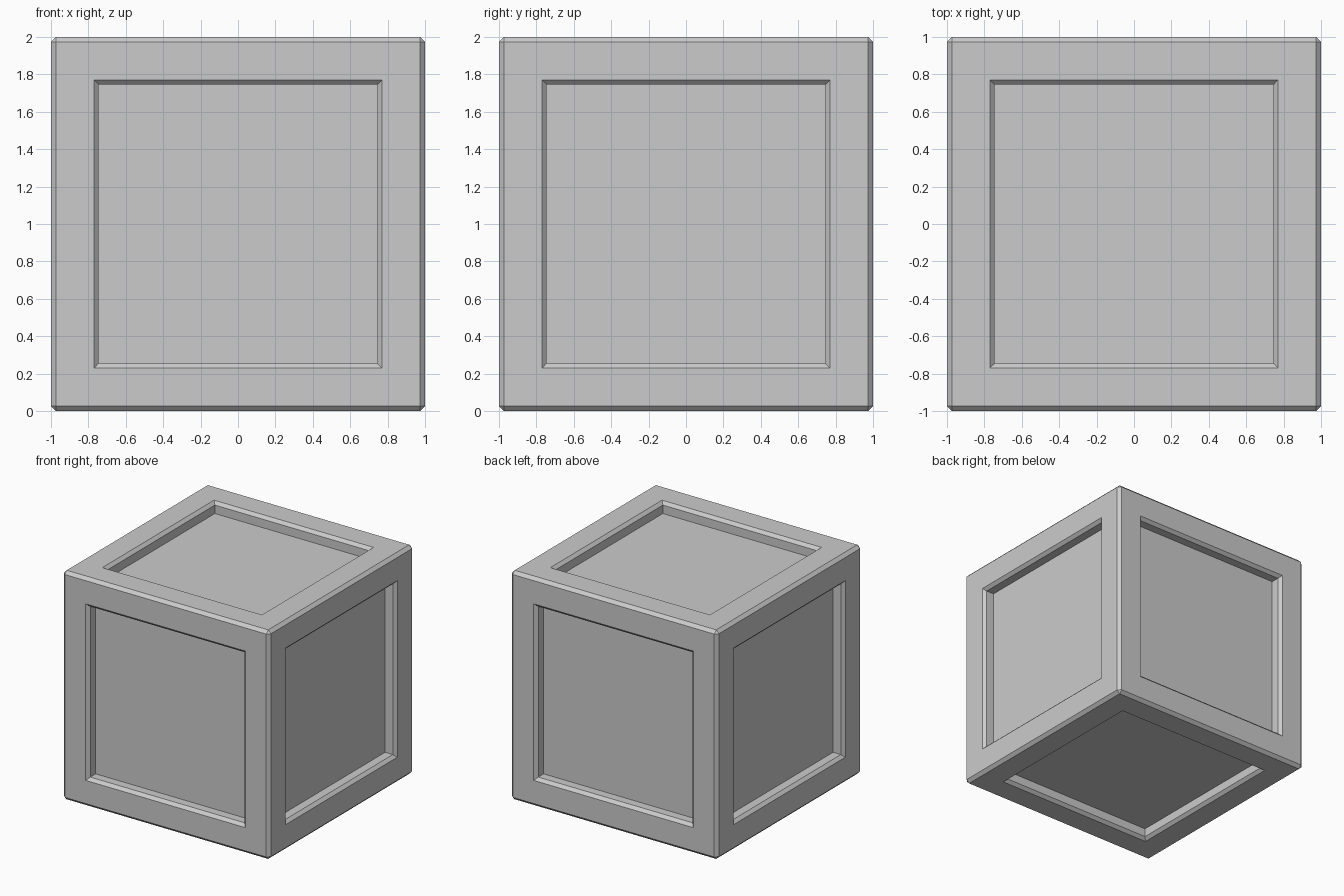
import bpy, bmesh
from mathutils import Matrix

if "Cube" in bpy.data.objects:
    bpy.data.objects.remove(bpy.data.objects["Cube"])

CHAMFER = 0.027      # outer edge chamfer
RIM = 0.771          # half-width of each panel opening
LIP = 0.026          # chamfer around each opening
DEPTH = 0.1          # total panel recess

bm = bmesh.new()

# Crate body with chamfered edges
bmesh.ops.create_cube(bm, size=2.0, matrix=Matrix.Translation((0, 0, 1)))
bmesh.ops.bevel(bm, geom=bm.edges[:], offset=CHAMFER, offset_type='OFFSET',
                segments=1, profile=0.5, affect='EDGES')
sides = [f for f in bm.faces if f.calc_area() > 3]

# Recessed panel on all six sides: frame, chamfered lip, straight wall
for thickness, depth in ((1 - CHAMFER - RIM, 0), (LIP, -LIP), (0.0002, LIP - DEPTH)):
    bmesh.ops.inset_individual(bm, faces=sides, thickness=thickness,
                               depth=depth, use_even_offset=True)

bmesh.ops.recalc_face_normals(bm, faces=bm.faces[:])
mesh = bpy.data.meshes.new("crate")
bm.to_mesh(mesh)
bm.free()
crate = bpy.data.objects.new("crate", mesh)
bpy.context.collection.objects.link(crate)
